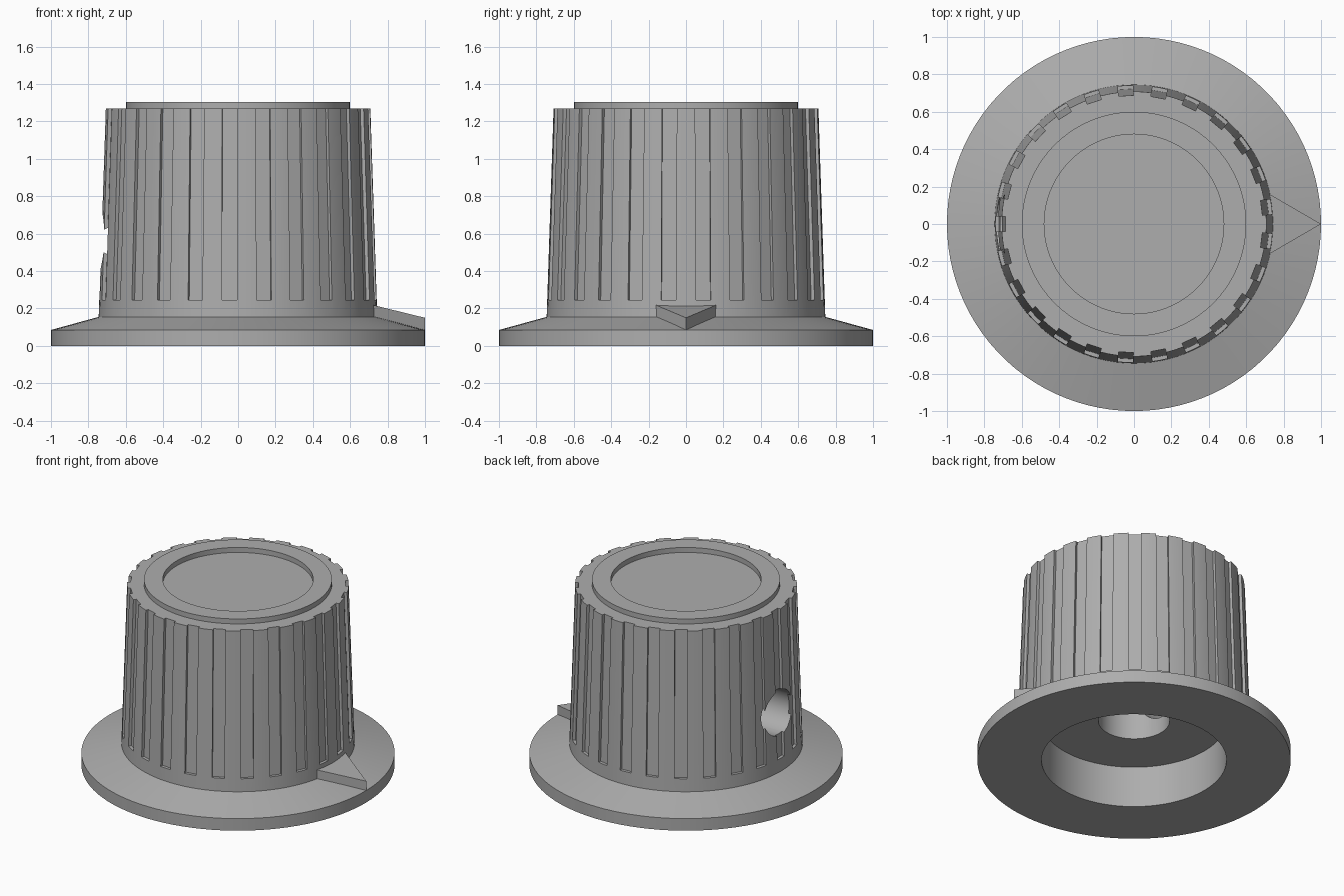
import bpy, bmesh, math
from mathutils import Matrix, Vector

if "Cube" in bpy.data.objects:
    bpy.data.objects.remove(bpy.data.objects["Cube"])

grey = bpy.data.materials.new("knob grey")
grey.diffuse_color = (0.42, 0.42, 0.42, 1)
grey.use_nodes = True
grey.node_tree.nodes["Principled BSDF"].inputs["Base Color"].default_value = grey.diffuse_color


def make_object(name, bm):
    bmesh.ops.recalc_face_normals(bm, faces=bm.faces)
    mesh = bpy.data.meshes.new(name)
    bm.to_mesh(mesh)
    bm.free()
    mesh.materials.append(grey)
    obj = bpy.data.objects.new(name, mesh)
    bpy.context.collection.objects.link(obj)
    return obj


def prism(bm, lower, upper):
    """Solid between two matching outlines."""
    a = [bm.verts.new(p) for p in lower]
    b = [bm.verts.new(p) for p in upper]
    n = len(a)
    bm.faces.new(a[::-1])
    bm.faces.new(b)
    for i in range(n):
        j = (i + 1) % n
        bm.faces.new((a[i], a[j], b[j], b[i]))


def lathe(name, profile, steps=100):
    """Spin a profile that starts and ends on the z axis."""
    bm = bmesh.new()
    verts = [bm.verts.new((r, 0, z)) for r, z in profile]
    edges = [bm.edges.new(pair) for pair in zip(verts, verts[1:])]
    bmesh.ops.spin(bm, geom=verts + edges, cent=(0, 0, 0), axis=(0, 0, 1),
                   angle=math.tau, steps=steps)
    bmesh.ops.remove_doubles(bm, verts=bm.verts, dist=1e-4)
    # Merge the flat discs on the axis into single faces
    bmesh.ops.dissolve_limit(bm, angle_limit=0.001, verts=[],
                             edges=[e for e in bm.edges
                                    if min(v.co.xy.length for v in e.verts) < 1e-4])
    return make_object(name, bm)


def cut(obj, cutter):
    cutter.hide_render = True
    mod = obj.modifiers.new("cut", 'BOOLEAN')
    mod.operation, mod.solver, mod.object = 'DIFFERENCE', 'EXACT', cutter
    bpy.context.view_layer.objects.active = obj
    bpy.ops.object.modifier_apply(modifier=mod.name)
    bpy.data.objects.remove(cutter)


# Knob body: flange, tapered grip, raised top ring, hollow underside and shaft bore
body = lathe("knob_body", [
    (0, 1.27), (0.48, 1.27), (0.48, 1.305), (0.60, 1.305), (0.60, 1.27),
    (0.708, 1.27), (0.745, 0.155), (1.0, 0.085), (1.0, 0),
    (0.59, 0), (0.59, 0.29), (0.227, 0.29), (0.227, 0.95), (0, 0.95)])

# Grip grooves: 25 slots following the taper, open at the top
bm = bmesh.new()
for k in range(25):
    turn = Matrix.Rotation(math.radians(14.4 * (k + 0.5)), 3, 'Z')

    def outline(inner, z):
        return [turn @ Vector(p) for p in ((inner, -0.04, z), (0.85, -0.04, z),
                                           (0.85, 0.04, z), (inner, 0.04, z))]
    prism(bm, outline(0.721, 0.245), outline(0.684, 1.36))
cut(body, make_object("groove_cutter", bm))

# Set screw hole from the left side into the bore
bm = bmesh.new()
bmesh.ops.create_cone(bm, cap_ends=True, segments=48, radius1=0.155, radius2=0.155, depth=0.9,
                      matrix=Matrix.Translation((-0.55, 0, 0.56)) @ Matrix.Rotation(math.pi / 2, 4, 'Y'))
cut(body, make_object("screw_hole_cutter", bm))

# Pointer wedge on the flange
bm = bmesh.new()
plan = [(0.69, -0.18), (1.0, 0), (0.69, 0.18)]
prism(bm, [(x, y, 0.083) for x, y in plan],
      [(x, y, 0.15 + (1 - x) * 0.245) for x, y in plan])
pointer = make_object("pointer", bm)

# Smooth round walls, keep hard edges
bpy.ops.object.select_all(action='DESELECT')
body.select_set(True)
bpy.context.view_layer.objects.active = body
bpy.ops.object.shade_smooth_by_angle(angle=math.radians(12))
